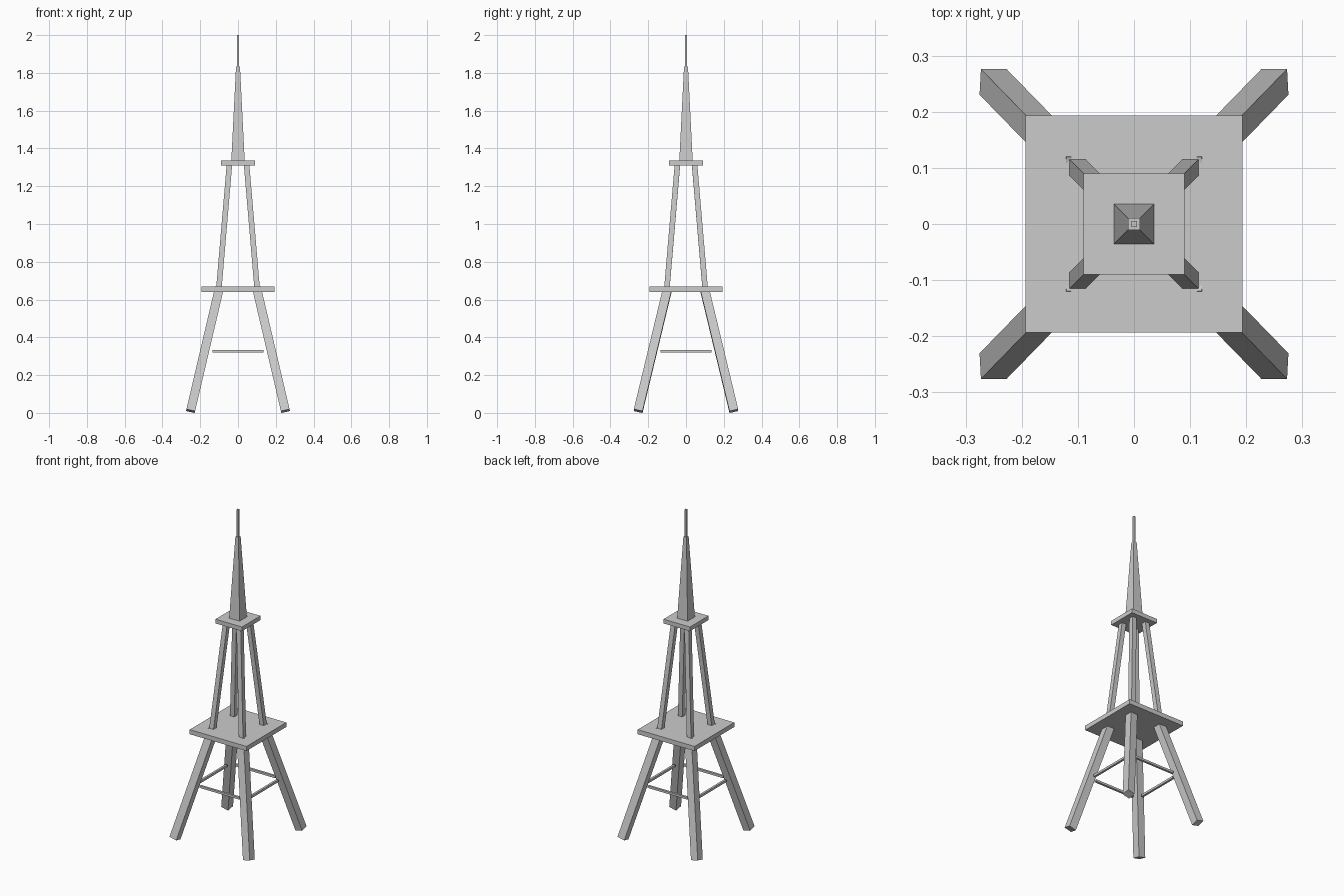
import bpy
from math import pi, sqrt

if "Cube" in bpy.data.objects:
    bpy.data.objects.remove(bpy.data.objects["Cube"])


def box(name, loc, size, rot=(0, 0, 0)):
    bpy.ops.mesh.primitive_cube_add(size=1, location=loc, rotation=rot)
    ob = bpy.context.object
    ob.name = name
    ob.scale = size
    return ob


def legs(name, offset, z, thick, length, tilt):
    # Four square posts leaning in towards the axis
    for sx in (-1, 1):
        for sy in (-1, 1):
            box(name, (sx * offset, sy * offset, z), (thick, thick, length),
                (sy * tilt, -sx * tilt, 0))


# Lower stage: splayed legs, thin braces and wide platform
legs("lower_leg", 0.175, 0.335, 0.047, 0.686, 0.23)
for s in (-1, 1):
    box("brace_x", (0, s * 0.173, 0.327), (0.27, 0.0135, 0.0135))
    box("brace_y", (s * 0.173, 0, 0.327), (0.0135, 0.27, 0.0135))
box("lower_platform", (0, 0, 0.654), (0.386, 0.386, 0.028))

# Upper stage: slimmer legs and small platform
legs("upper_leg", 0.073, 0.99, 0.029, 0.662, 0.085)
box("upper_platform", (0, 0, 1.322), (0.18, 0.18, 0.026))

# Tapered square spire
bpy.ops.mesh.primitive_cone_add(vertices=4, radius1=0.0355 * sqrt(2),
                                radius2=0.0105 * sqrt(2), depth=0.5,
                                location=(0, 0, 1.583), rotation=(0, 0, pi / 4))
bpy.context.object.name = "spire"

# Antenna
box("antenna", (0, 0, 1.915), (0.0107, 0.0107, 0.17))
